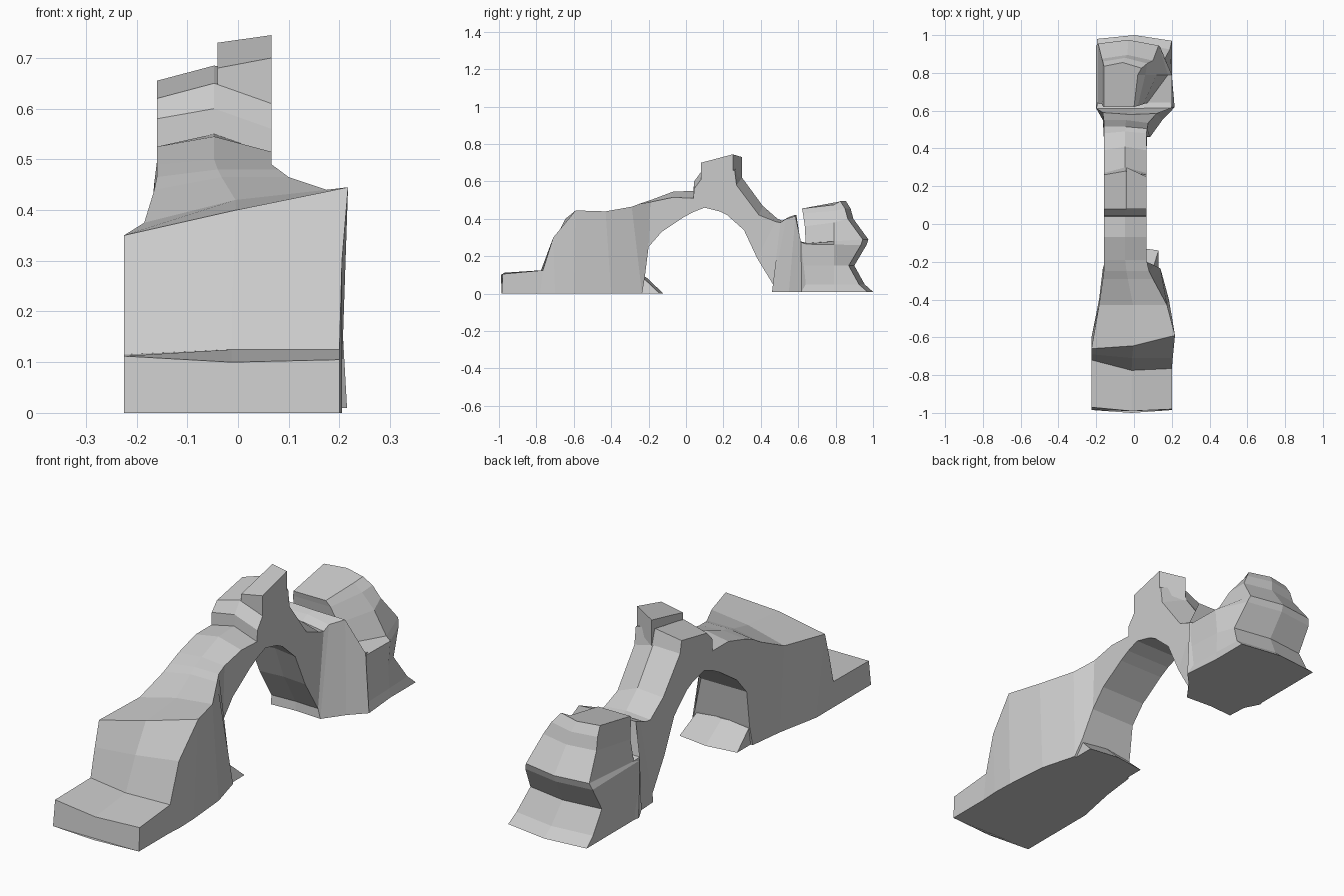
import bpy, bmesh


def loft(name, rings):
    """Skin a list of closed point rings and cap both ends, flat shaded."""
    bm = bmesh.new()
    rows = [[bm.verts.new(p) for p in ring] for ring in rings]
    n = len(rows[0])
    for a, b in zip(rows, rows[1:]):
        for i in range(n):
            j = (i + 1) % n
            bm.faces.new((a[i], a[j], b[j], b[i]))
    bm.faces.new(rows[0])
    bm.faces.new(rows[-1])
    bmesh.ops.recalc_face_normals(bm, faces=bm.faces)
    mesh = bpy.data.meshes.new(name)
    bm.to_mesh(mesh)
    bm.free()
    obj = bpy.data.objects.new(name, mesh)
    bpy.context.collection.objects.link(obj)
    return obj


def slice_ring(xl, xr, yl, ym, yr, zl, zm, zr, yb, zb, flare=0):
    """Rock slice: left, middle and right top points over a bottom edge."""
    xm = (xl + xr) / 2
    bow = ym - (yl + yr) / 2
    return [(xl, yl, zl), (xm, ym, zm), (xr, yr, zr),
            (xr + flare, yb, zb), (xm, yb + bow, zb), (xl, yb, zb)]


# Front buttress: low step, steep face, sloping shoulder
buttress = [
    slice_ring(-.225, .20, -.97, -.99, -.98, .112, .10, .105, -.985, 0),
    slice_ring(-.225, .20, -.72, -.775, -.765, .115, .125, .125, -.78, 0),
    slice_ring(-.225, .205, -.69, -.71, -.71, .24, .27, .30, -.70, 0),
    slice_ring(-.225, .217, -.66, -.645, -.59, .35, .40, .445, -.60, 0, -.015),
    slice_ring(-.185, .175, -.43, -.43, -.43, .375, .42, .44, -.40, 0, .01),
    slice_ring(-.165, .10, -.29, -.29, -.29, .44, .465, .465, -.235, 0, .04),
    slice_ring(-.16, .08, -.25, -.25, -.25, .465, .48, .48, -.22, .09, .03),
]


# Arch span: constant width, stepped crown
def span_ring(y, zl, zm, zr, yb, zb, skew=0):
    return slice_ring(-.16, .066, y - skew, y, y - skew, zl, zm, zr, yb, zb)


span = [
    span_ring(-.19, .49, .50, .49, -.20, .25),
    span_ring(-.07, .525, .545, .515, -.13, .33),
    span_ring(.04, .525, .55, .51, -.01, .41),
    span_ring(.043, .58, .60, .56, .04, .437),
    span_ring(.08, .62, .65, .61, .10, .46),
    span_ring(.28, .655, .685, .66, .18, .44, .02),
    span_ring(.30, .60, .62, .58, .22, .42, .03),
    span_ring(.41, .45, .47, .42, .31, .34, .02),
    span_ring(.49, .385, .40, .385, .38, .19, .01),
]

# Rear leg: widening collar and the slot behind it
rear_leg = [
    slice_ring(-.16, .07, .515, .515, .505, .39, .39, .38, .465, .05),
    slice_ring(-.16, .075, .55, .55, .535, .405, .41, .40, .46, .01, .01),
    slice_ring(-.165, .12, .59, .58, .585, .42, .42, .415, .55, .01, .03),
    slice_ring(-.20, .20, .612, .612, .615, .28, .28, .275, .618, .01, .015),
    slice_ring(-.19, .19, .65, .65, .65, .27, .27, .265, .66, .01),
]
loft("arch_body", buttress + span + rear_leg)


# Sloping foot of the buttress under the arch
def foot_ring(xl, xr, yb, z):
    return [(xl, -.33, z), (xr, -.33, z), (xr, yb - .02, z),
            ((xl + xr) / 2, yb, z), (xl, yb - .02, z)]


loft("buttress_foot", [foot_ring(-.155, .13, -.12, 0),
                       foot_ring(-.155, .10, -.215, .09)])

# Pillar on the right half of the crown
loft("crown_pillar", [
    [(-.04, .08, .55), (.066, .08, .55), (.066, .25, .55), (-.04, .30, .55)],
    [(-.04, .08, .68), (.066, .08, .70), (.066, .25, .745), (-.04, .30, .73)],
])


# Rear rock: stacked layers with a waist, a bulge and a notch at front right
def layer(zf, zb, xl, xrf, xrs, xrb, yf, yb):
    xm = (xl + xrb) / 2
    return [(xl, yf, zf), (xrf, yf, zf), (xrs, .79, (zf + zb) / 2),
            (xrb, yb - .01, zb), (xm, yb + .02, zb), (xl, yb, zb)]


loft("rear_rock", [
    layer(.01, .01, -.195, .215, .20, .20, .62, .98),
    layer(.05, .05, -.195, .20, .195, .19, .62, .935),
    layer(.15, .15, -.20, .20, .19, .16, .62, .88),
    layer(.265, .26, -.20, .20, .20, .14, .62, .945),
    layer(.27, .29, -.19, .07, .18, .13, .64, .955),
    layer(.36, .40, -.17, .05, .12, .10, .635, .875),
    layer(.43, .455, -.165, .02, .06, .07, .625, .86),
    layer(.455, .495, -.16, .0, .02, .04, .62, .835),
])
